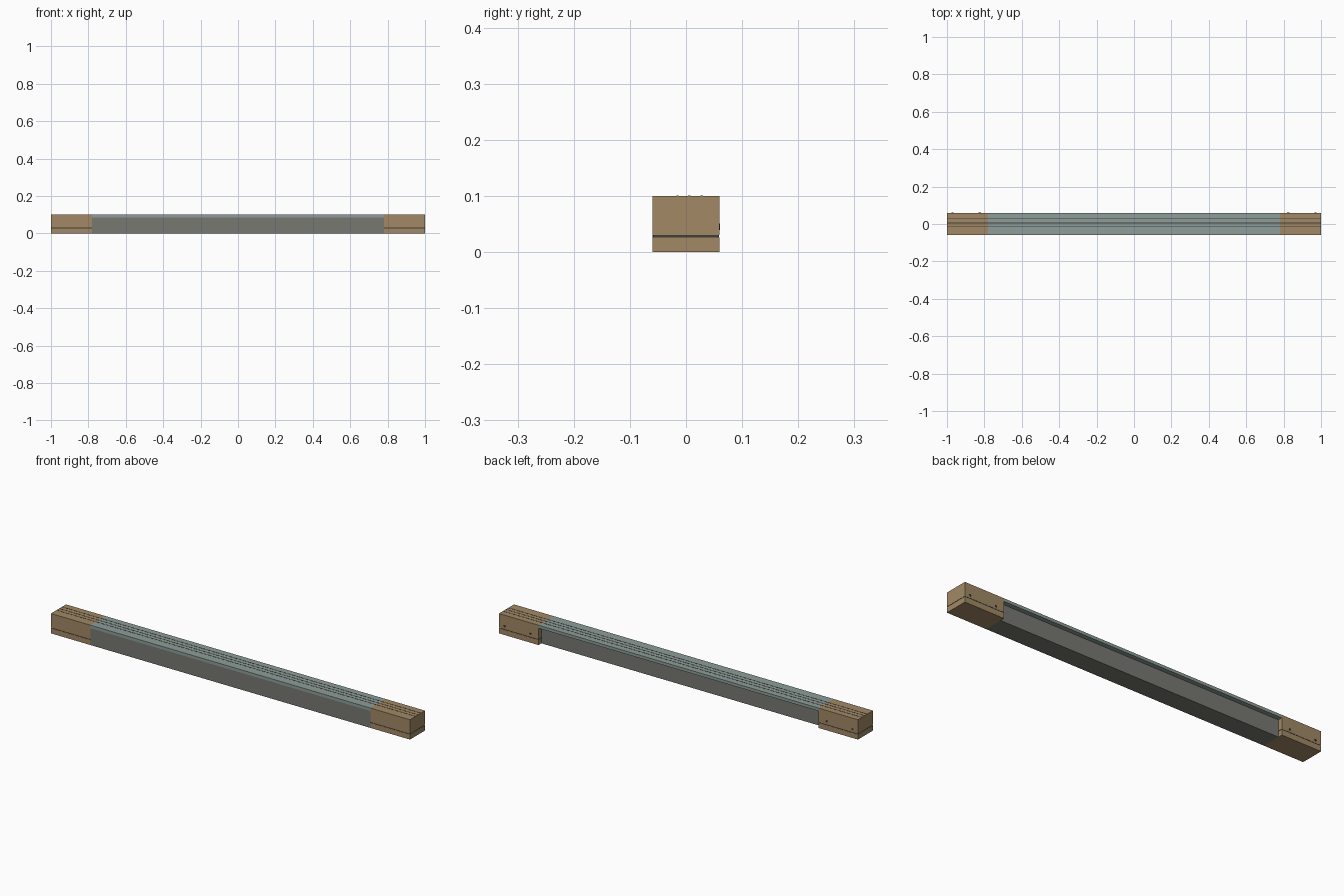
import bpy
import bmesh
from math import radians
from mathutils import Matrix, Vector

cube = bpy.data.objects.get("Cube")
if cube:
    bpy.data.objects.remove(cube, do_unlink=True)


def material(name, rgb):
    mat = bpy.data.materials.new(name)
    mat.use_nodes = True
    mat.diffuse_color = (*rgb, 1)
    mat.node_tree.nodes["Principled BSDF"].inputs["Base Color"].default_value = (*rgb, 1)
    return mat


wood = material("tan wood", (0.36, 0.25, 0.13))
cover_grey = material("pale green grey", (0.27, 0.34, 0.32))
body_grey = material("stone grey", (0.185, 0.19, 0.165))
dark = material("dark gap", (0.05, 0.05, 0.04))


def finish(name, bm, mat):
    mesh = bpy.data.meshes.new(name)
    bm.to_mesh(mesh)
    bm.free()
    mesh.materials.append(mat)
    obj = bpy.data.objects.new(name, mesh)
    bpy.context.collection.objects.link(obj)
    return obj


def box(name, low, high, mat):
    low, high = Vector(low), Vector(high)
    bm = bmesh.new()
    bmesh.ops.create_cube(bm, size=1)
    bmesh.ops.scale(bm, vec=high - low, verts=bm.verts)
    bmesh.ops.translate(bm, vec=(low + high) / 2, verts=bm.verts)
    return finish(name, bm, mat)


def bolt(name, x, y, z):
    bm = bmesh.new()
    turn = Matrix.Translation((x, y, z)) @ Matrix.Rotation(radians(90), 4, "X")
    bmesh.ops.create_cone(bm, cap_ends=True, segments=12, radius1=0.006,
                          radius2=0.006, depth=0.002, matrix=turn)
    return finish(name, bm, dark)


HALF, INNER, DEPTH, TOP = 1.0, 0.78, 0.06, 0.10
SEAM_LOW, SEAM_HIGH = 0.026, 0.030

# Long middle span: body set back behind, under a full-depth cover
box("middle_body", (-INNER, -DEPTH, 0), (INNER, 0.037, 0.085), body_grey)
box("middle_cover", (-INNER, -DEPTH, 0.085), (INNER, DEPTH, TOP), cover_grey)

# Wooden end blocks, split by a shallow dark seam, with bolts behind
for side, sign in (("right", -1), ("left", 1)):
    x0, x1 = sorted((sign * INNER, sign * HALF))
    box(side + "_block_lower", (x0, -DEPTH, 0), (x1, DEPTH, SEAM_LOW), wood)
    box(side + "_block_upper", (x0, -DEPTH, SEAM_HIGH), (x1, DEPTH, TOP), wood)
    inset = 0.001
    box(side + "_block_seam", (x0 + inset, -DEPTH + inset, SEAM_LOW),
        (x1 - inset, DEPTH - inset, SEAM_HIGH), dark)
    for label, x in (("inner", 0.825), ("outer", 0.97)):
        bolt(f"{side}_{label}_bolt", sign * x, DEPTH, 0.045)

# Thin dark lines between the top boards
for label, y in (("back", 0.028), ("middle", 0.006), ("front", -0.015)):
    box(label + "_board_line", (-HALF, y - 0.002, TOP - 0.001),
        (HALF, y + 0.002, TOP + 0.0005), dark)
